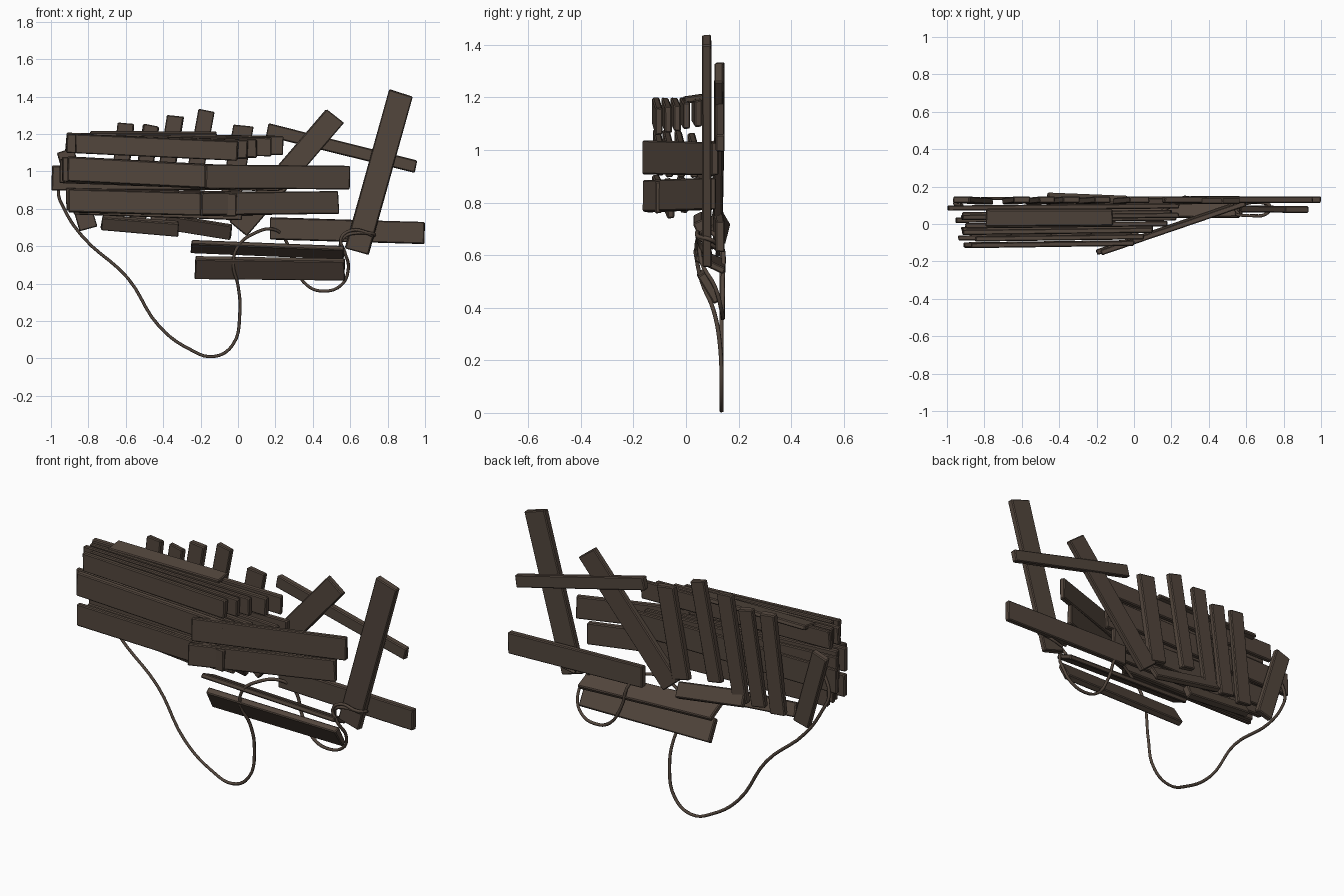
import bpy, bmesh, random
from mathutils import Vector, Matrix

random.seed(4)
wood = bpy.data.materials.new("dark_brown_wood")
wood.diffuse_color = (0.085, 0.061, 0.046, 1)


def finish(ob):
    ob.data.materials.append(wood)
    bpy.context.collection.objects.link(ob)


def plank(name, p0, p1, width, thick=0.032, normal=(0, -1, 0), wear=0.005):
    """Worn board from p0 to p1, its broad face along the normal."""
    p0, p1 = Vector(p0), Vector(p1)
    ax = (p1 - p0).normalized()
    n = Vector(normal)
    n = (n - ax * n.dot(ax)).normalized()
    w = ax.cross(n)
    m = Matrix((ax, n, w)).transposed().to_4x4()
    m.translation = (p0 + p1) / 2
    bm = bmesh.new()
    bmesh.ops.create_cube(bm, size=1)
    for v in bm.verts:
        v.co.x = v.co.x * (p1 - p0).length + random.uniform(-wear, wear)
        v.co.y *= thick
        v.co.z = v.co.z * width + random.uniform(-wear, wear) * 0.6
    bmesh.ops.bevel(bm, geom=bm.edges[:], offset=0.005, segments=1, affect='EDGES')
    bm.transform(m)
    bmesh.ops.recalc_face_normals(bm, faces=bm.faces[:])
    me = bpy.data.meshes.new(name)
    bm.to_mesh(me)
    bm.free()
    finish(bpy.data.objects.new(name, me))


# stacked long boards, three rows: (x0, x1, y, z0, z1)
top_row = [(-.87, .00, -.115, 1.148, 1.108), (-.85, .05, -.08, 1.15, 1.115),
           (-.92, .10, -.045, 1.15, 1.12), (-.90, .18, -.01, 1.15, 1.13),
           (-.92, .24, .035, 1.155, 1.14)]
mid_row = [(-.91, -.01, -.112, 1.015, .965), (-.94, .02, -.075, 1.01, .96),
           (-.92, .10, -.03, 1.01, .96), (-.95, .22, .02, 1.0, .96),
           (-.995, .24, .085, .965, .97)]
low_row = [(-.91, -.01, -.115, .842, .82), (-.88, .02, -.07, .83, .80),
           (-.90, .08, -.02, .84, .82), (-.92, .20, .05, .85, .83)]
for name, row, w in (("upper_board", top_row, .10), ("middle_board", mid_row, .13),
                     ("lower_board", low_row, .12)):
    for x0, x1, y, z0, z1 in row:
        plank(name, (x0, y, z0), (x1, y + .012, z1), w, 0.028)

# board lying flat on the upper row
plank("flat_top_board", (-.79, .035, 1.197), (-.115, .035, 1.195), .09, .026, (0, -.15, 1))

# boards swinging back to the right
plank("angled_middle_board", (-.175, -.153, .972), (.595, .11, .968), .125, .03)
plank("angled_lower_board", (-.20, -.152, .825), (.535, .10, .832), .122, .03)

# upright slats behind: top x, top z, bottom x, bottom z, width
for xt, zt, xb, zb, w in ((.03, 1.245, -.06, .74, .105), (-.17, 1.325, -.27, .78, .088),
                          (-.335, 1.295, -.43, .71, .09), (-.465, 1.245, -.54, .72, .085),
                          (-.60, 1.255, -.66, .71, .09), (-.925, 1.11, -.80, .695, .095)):
    plank("back_slat", (xb, .122, zb), (xt, .13, zt), w, .034)

# loose boards on the right
plank("leaning_board", (.0, .12, .69), (.52, .125, 1.295), .12, .034)
plank("tall_board", (.635, .08, .575), (.87, .078, 1.42), .132, .036)
plank("upper_right_board", (.155, .13, 1.225), (.95, .13, 1.025), .07, .034)
plank("lower_right_board", (.17, .125, .695), (.995, .13, .672), .118, .034)

# broken rails under the slats
plank("left_rail", (-.73, .06, .725), (-.32, .06, .692), .075, .04, (0, -.9, -.4))
plank("right_rail", (-.46, .135, .745), (-.035, .12, .675), .085, .03, (0, .85, .5))

# fallen boards below
plank("fallen_board", (-.23, .085, .485), (.57, .09, .475), .125, .035, (0, -.83, -.5))
plank("tilted_board", (-.25, .085, .598), (.57, .09, .565), .12, .026, (0, -.42, -.9))


# rope
def rope(name, pts):
    cu = bpy.data.curves.new(name, 'CURVE')
    cu.dimensions = '3D'
    cu.bevel_depth = .0085
    cu.bevel_resolution = 1
    cu.resolution_u = 5
    cu.use_fill_caps = True
    sp = cu.splines.new('BEZIER')
    sp.bezier_points.add(len(pts) - 1)
    for bp, p in zip(sp.bezier_points, pts):
        bp.co = p
        bp.handle_left_type = bp.handle_right_type = 'AUTO'
    finish(bpy.data.objects.new(name, cu))


rope("hanging_rope", [(-.92, .10, 1.0), (-.96, .11, .89), (-.93, .13, .80), (-.83, .135, .65),
                      (-.59, .135, .43), (-.42, .135, .17), (-.26, .135, .05), (-.13, .135, .01),
                      (-.03, .135, .07), (.01, .13, .25), (0, .105, .39), (-.025, .06, .50),
                      (.0, .04, .60), (.09, .05, .67), (.19, .09, .69), (.25, .135, .64),
                      (.30, .14, .50), (.37, .14, .39), (.45, .14, .36), (.55, .135, .39),
                      (.59, .11, .48), (.57, .06, .57), (.55, .05, .64), (.61, .045, .685),
                      (.70, .05, .67), (.73, .09, .66), (.66, .115, .64), (.56, .10, .63)])
rope("rope_knot_loop", [(.54, .08, .59), (.57, .05, .65), (.63, .045, .67), (.71, .06, .66),
                        (.70, .11, .63), (.60, .12, .60)])
